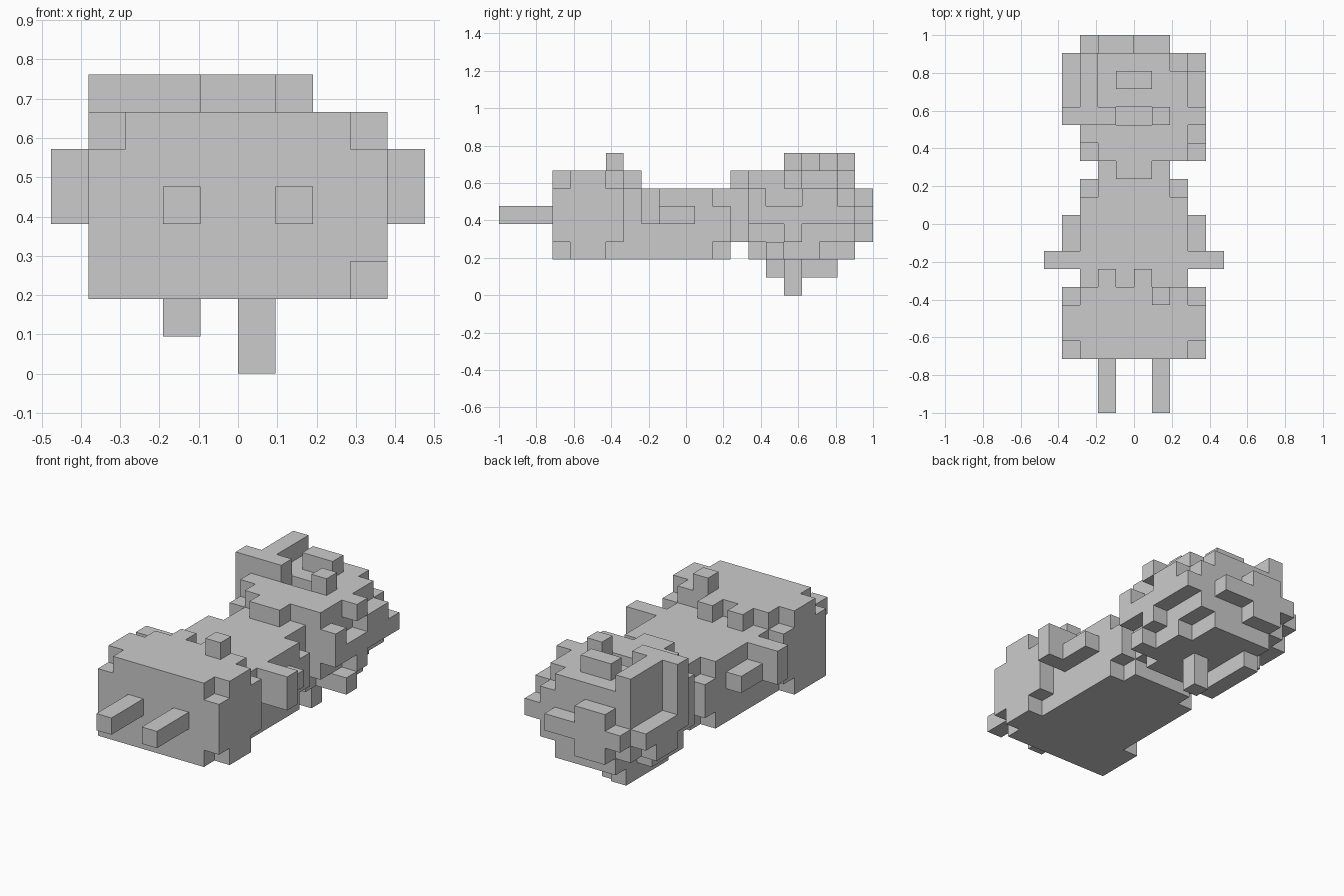
import bpy, bmesh
from mathutils import Vector
from itertools import product

if "Cube" in bpy.data.objects:
    bpy.data.objects.remove(bpy.data.objects["Cube"])

U = 2 / 21                      # one cube of the block grid
ORIGIN = Vector((-5 * U, -10.5 * U, 0))
AXES = [Vector((1, 0, 0)), Vector((0, 1, 0)), Vector((0, 0, 1))]


def box(x0, x1, y0, y1, z0, z1):
    return set(product(range(x0, x1), range(y0, y1), range(z0, z1)))


def mirrored(cells):
    return cells | {(9 - x, y, z) for x, y, z in cells}


parts = {}

# front block with chipped corners and small ridges at its back edge
corners = mirrored(box(1, 2, 3, 4, 6, 7) | box(1, 2, 6, 7, 6, 7) | box(1, 2, 6, 7, 2, 3))
block = box(1, 9, 3, 7, 2, 7) - corners - box(8, 9, 3, 4, 2, 3)
parts["front_block"] = block | box(3, 4, 7, 8, 6, 7) | box(5, 6, 7, 8, 6, 7)
parts["top_stud"] = box(6, 7, 6, 7, 7, 8)

# two prongs reaching forward
parts["front_prongs"] = mirrored(box(3, 4, 0, 3, 4, 5))

# middle body, rear corners cut
body = box(2, 8, 7, 13, 2, 6)
parts["body"] = body - mirrored(box(2, 3, 12, 13, 5, 6) | box(2, 3, 12, 13, 2, 3))

# side rails and upright fins
parts["side_rails"] = mirrored(box(1, 2, 8, 11, 4, 5) | box(1, 2, 8, 9, 5, 6))
parts["side_fins"] = mirrored(box(0, 1, 8, 9, 4, 6))

# neck
parts["neck"] = box(3, 7, 13, 14, 3, 6) | box(4, 6, 13, 14, 6, 7)

# rear mass, one layer at a time
rear = box(3, 7, 14, 20, 2, 3) | box(2, 8, 15, 18, 2, 3) | box(8, 9, 15, 16, 2, 3)
rear |= box(2, 8, 14, 20, 3, 4) | box(8, 9, 16, 17, 3, 4) | box(1, 2, 17, 19, 3, 4)
rear |= box(2, 8, 14, 20, 4, 6) | box(8, 9, 17, 19, 5, 6) | box(1, 2, 16, 17, 5, 7)
rear |= box(3, 8, 14, 15, 6, 7) | box(2, 8, 15, 18, 6, 7)
rear |= box(2, 8, 18, 19, 6, 7) | box(2, 7, 19, 20, 6, 7)
rear |= box(8, 9, 14, 15, 5, 6) | box(8, 9, 16, 17, 6, 7)
parts["rear_mass"] = rear - box(4, 6, 16, 17, 6, 7)

# slabs around the rear
parts["rear_side_slabs"] = box(8, 9, 14, 20, 4, 5) | box(1, 2, 16, 20, 4, 5)
parts["rear_end_slab"] = box(2, 7, 20, 21, 4, 5) | box(3, 5, 20, 21, 5, 6) | box(3, 5, 20, 21, 3, 4)

# top ridge and studs
parts["rear_top_ridge"] = box(1, 4, 16, 17, 7, 8) | box(2, 3, 17, 20, 7, 8)
parts["rear_top_studs"] = box(4, 6, 18, 19, 7, 8) | box(6, 7, 16, 17, 7, 8)

# underside skid and peg
parts["bottom_skid"] = box(3, 4, 15, 19, 1, 2)
parts["bottom_peg"] = box(5, 6, 16, 17, 0, 2)

occupied = set().union(*parts.values())


def build(name, cells):
    """Outer skin of a set of cubes, with flat areas merged."""
    bm = bmesh.new()
    for c in cells:
        for a in range(3):
            for s in (0, 1):
                n = list(c)
                n[a] += 1 if s else -1
                if tuple(n) in occupied:
                    continue
                u, v = AXES[(a + 1) % 3], AXES[(a + 2) % 3]
                base = Vector(c) + AXES[a] * s
                loop = [base, base + u, base + u + v, base + v]
                if not s:
                    loop.reverse()
                bm.faces.new([bm.verts.new(ORIGIN + p * U) for p in loop])
    bmesh.ops.remove_doubles(bm, verts=bm.verts, dist=0.001)
    bmesh.ops.dissolve_limit(bm, angle_limit=0.02, verts=bm.verts, edges=bm.edges)
    mesh = bpy.data.meshes.new(name)
    bm.to_mesh(mesh)
    bm.free()
    bpy.context.collection.objects.link(bpy.data.objects.new(name, mesh))


for part_name, part_cells in parts.items():
    build(part_name, part_cells)
